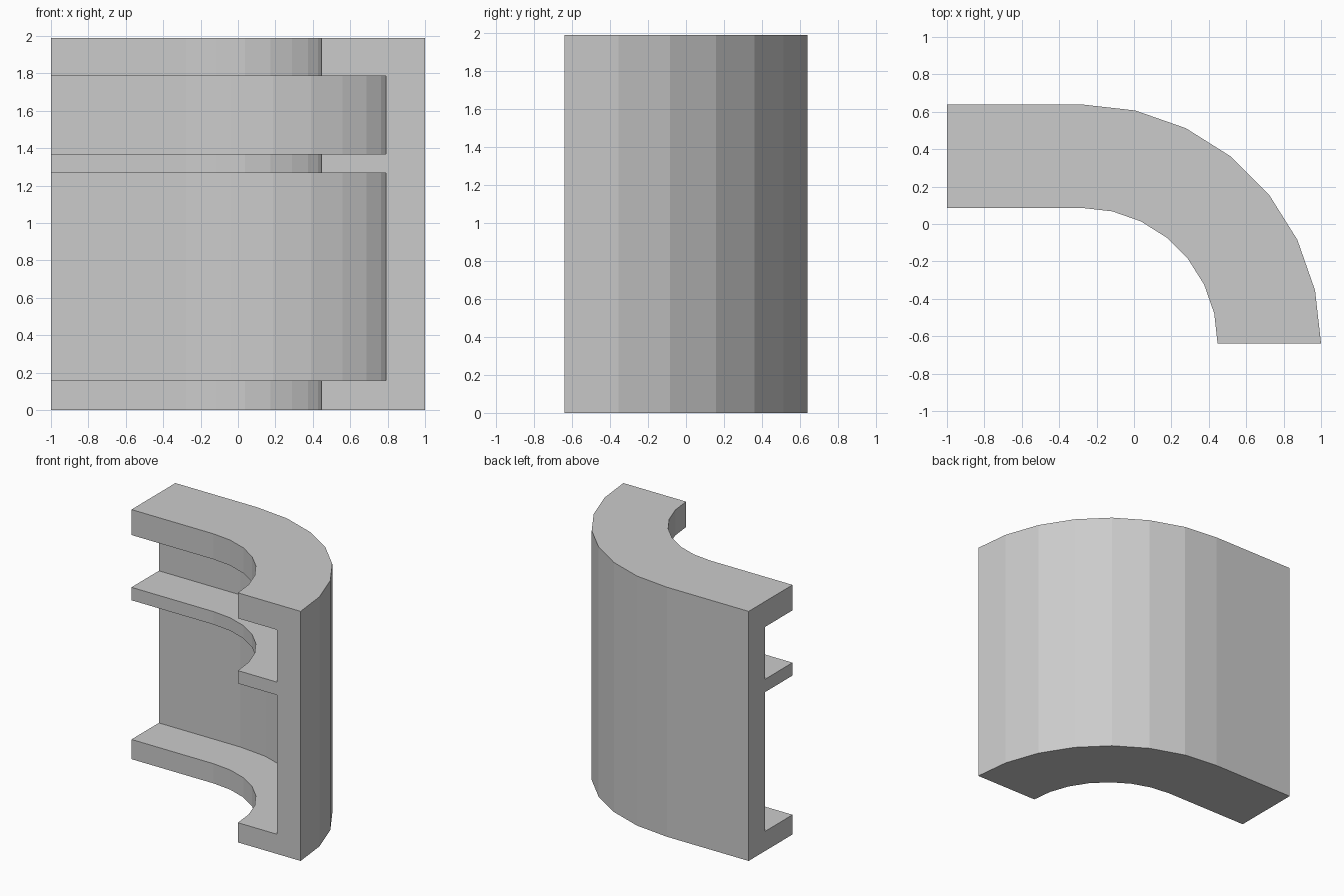
import bpy, bmesh
from math import sin, cos, radians

if "Cube" in bpy.data.objects:
    bpy.data.objects.remove(bpy.data.objects["Cube"])

CX, CY = -0.278, -0.639                 # centre of the quarter bend
R_OUT, R_WALL, R_IN = 1.278, 1.07, 0.725
HEIGHT, SEGMENTS = 1.99, 7

# Cross-section (radius, height): outer wall with three inward ledges
profile = [(R_OUT, 0), (R_OUT, HEIGHT),
           (R_IN, HEIGHT), (R_IN, 1.787), (R_WALL, 1.787),
           (R_WALL, 1.37), (R_IN, 1.37), (R_IN, 1.267), (R_WALL, 1.267),
           (R_WALL, 0.157), (R_IN, 0.157), (R_IN, 0)]

# Path stations (x origin, angle): straight run, then a faceted quarter turn
stations = [(-1.0, 0)]
stations += [(CX, radians(90 * i / SEGMENTS)) for i in range(SEGMENTS + 1)]

# Sweep the cross-section along the path
bm = bmesh.new()
rings = [[bm.verts.new((x + r * sin(a), CY + r * cos(a), z)) for r, z in profile]
         for x, a in stations]
n = len(profile)
for ring, nxt in zip(rings, rings[1:]):
    for i in range(n):
        j = (i + 1) % n
        bm.faces.new((ring[i], ring[j], nxt[j], nxt[i]))

# Close both ends
bm.faces.new(rings[0][::-1])
bm.faces.new(rings[-1])
bmesh.ops.recalc_face_normals(bm, faces=bm.faces[:])

mesh = bpy.data.meshes.new("curved_ledge_wall")
bm.to_mesh(mesh)
bm.free()
bpy.context.collection.objects.link(bpy.data.objects.new("curved_ledge_wall", mesh))
